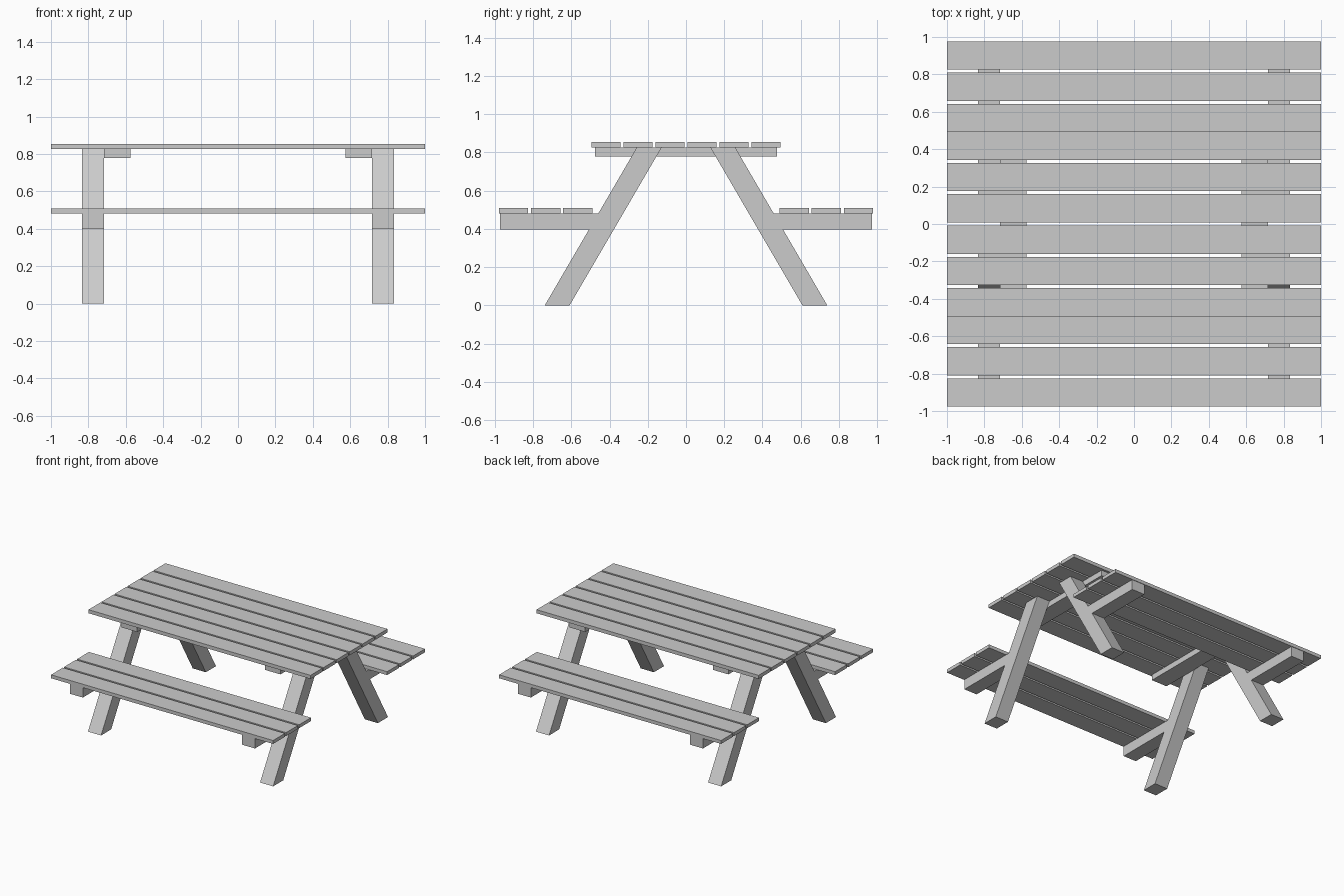
import bpy
import bmesh

cube = bpy.data.objects.get("Cube")
if cube:
    bpy.data.objects.remove(cube, do_unlink=True)

wood = bpy.data.materials.new("plain grey")
wood.use_nodes = True
GREY = (0.6, 0.6, 0.6, 1)
wood.diffuse_color = GREY
wood.node_tree.nodes["Principled BSDF"].inputs["Base Color"].default_value = GREY

PLANK_W, PITCH = 0.152, 0.1675
TOP_Z0, TOP_Z1 = 0.826, 0.855
SEAT_Z0, SEAT_Z1 = 0.481, 0.509
LEG_X0, LEG_X1 = 0.716, 0.834


def leg_y(z):
    """Outer edge of the slanted leg at height z."""
    return 0.739 - 0.583 * z


def prism(name, profile, x0, x1):
    """Extrude a (y, z) profile along x."""
    bm = bmesh.new()
    face = bm.faces.new([bm.verts.new((x0, y, z)) for y, z in profile])
    out = bmesh.ops.extrude_face_region(bm, geom=[face])
    moved = [v for v in out["geom"] if isinstance(v, bmesh.types.BMVert)]
    bmesh.ops.translate(bm, verts=moved, vec=(x1 - x0, 0, 0))
    bmesh.ops.recalc_face_normals(bm, faces=bm.faces)
    mesh = bpy.data.meshes.new(name)
    bm.to_mesh(mesh)
    bm.free()
    mesh.materials.append(wood)
    obj = bpy.data.objects.new(name, mesh)
    bpy.context.collection.objects.link(obj)
    return obj


def box(name, y0, y1, z0, z1, x0, x1):
    return prism(name, [(y0, z0), (y1, z0), (y1, z1), (y0, z1)], x0, x1)


# Table top planks
for i in range(6):
    y = (i - 2.5) * PITCH
    box(f"top_plank_{i + 1}", y - PLANK_W / 2, y + PLANK_W / 2, TOP_Z0, TOP_Z1, -1, 1)

# Bench planks, front and back
for side, s in (("front", -1), ("back", 1)):
    for i in range(3):
        y = s * (0.901 - i * PITCH)
        box(f"{side}_seat_plank_{i + 1}", y - PLANK_W / 2, y + PLANK_W / 2,
            SEAT_Z0, SEAT_Z1, -1, 1)

# Frames at both ends: top beam, slanted legs and seat supports
for end, e in (("left", 1), ("right", -1)):
    box(f"{end}_top_beam", -0.477, 0.477, 0.78, TOP_Z0, e * 0.575, e * LEG_X0)
    for side, s in (("front", -1), ("back", 1)):
        foot, head = leg_y(0), leg_y(TOP_Z0)
        width = 0.13
        prism(f"{side}_{end}_leg",
              [(s * foot, 0), (s * head, TOP_Z0),
               (s * (head - width), TOP_Z0), (s * (foot - width), 0)],
              e * LEG_X0, e * LEG_X1)
        low = 0.398
        prism(f"{side}_{end}_seat_support",
              [(s * 0.973, low), (s * 0.973, SEAT_Z0),
               (s * leg_y(SEAT_Z0), SEAT_Z0), (s * leg_y(low), low)],
              e * LEG_X0, e * LEG_X1)
